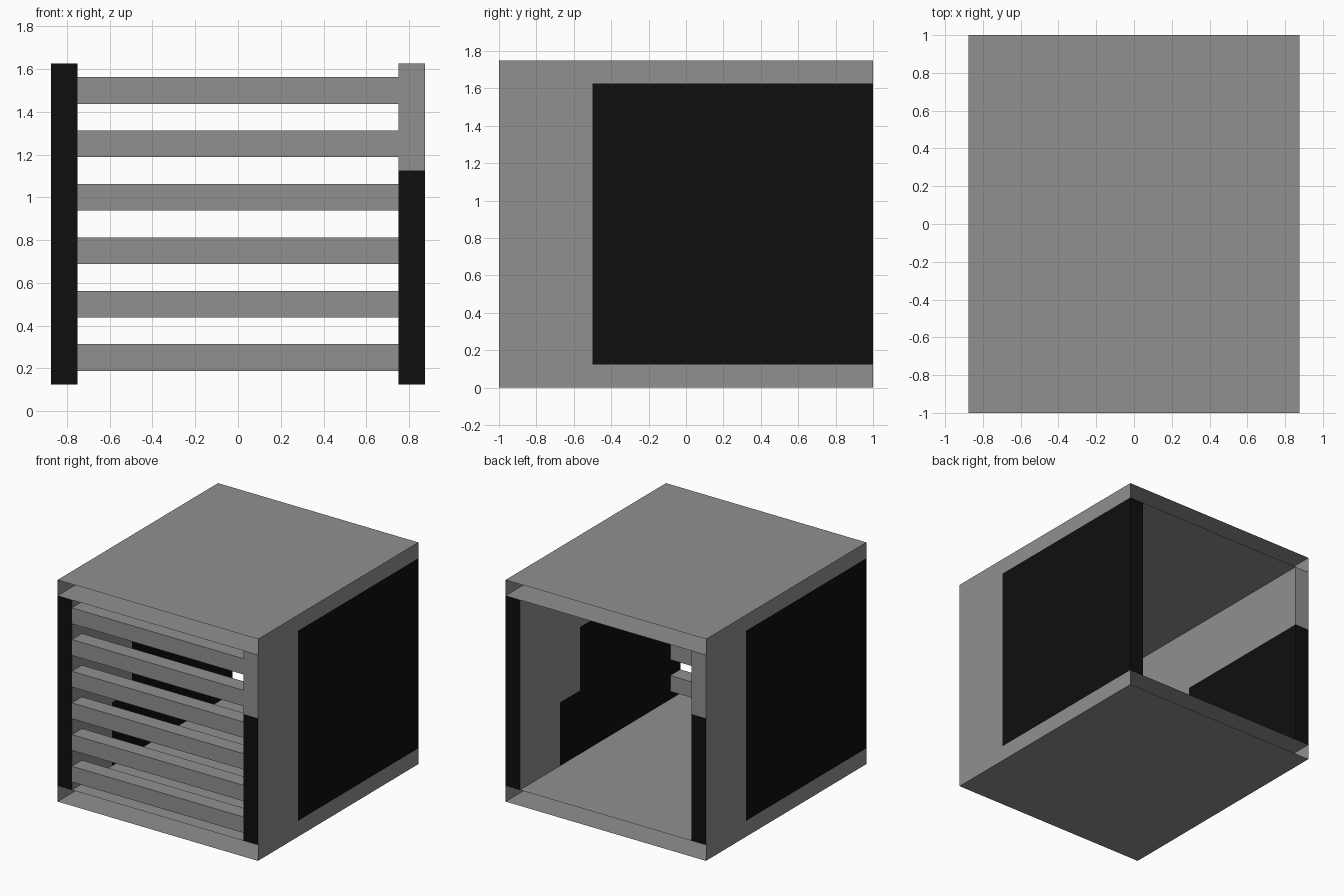
import bpy, bmesh, math
from mathutils import Matrix, Vector

if "Cube" in bpy.data.objects:
    bpy.data.objects.remove(bpy.data.objects["Cube"])


def material(name, rgb):
    m = bpy.data.materials.new(name)
    m.diffuse_color = (*rgb, 1)
    m.use_nodes = True
    m.node_tree.nodes["Principled BSDF"].inputs["Base Color"].default_value = m.diffuse_color
    return m


GREY = material("casing grey", (0.28, 0.28, 0.28))
BLACK = material("panel black", (0.0045, 0.0045, 0.0045))


def box_mesh(lo, hi):
    lo, hi = Vector(lo), Vector(hi)
    bm = bmesh.new()
    bmesh.ops.create_cube(bm, size=1)
    bmesh.ops.scale(bm, vec=hi - lo, verts=bm.verts)
    bmesh.ops.translate(bm, vec=(lo + hi) / 2, verts=bm.verts)
    bm.normal_update()
    return bm


def drop_faces(bm, axis):
    # Leave the box open at both ends of one axis
    faces = [f for f in bm.faces if abs(f.normal[axis]) > 0.5]
    bmesh.ops.delete(bm, geom=faces, context='FACES')


def finish(bm, name):
    me = bpy.data.meshes.new(name)
    bm.to_mesh(me)
    bm.free()
    me.materials.append(GREY)
    me.materials.append(BLACK)
    ob = bpy.data.objects.new(name, me)
    bpy.context.collection.objects.link(ob)
    return ob


# Floor and roof: hollow slabs open at front and back
for name, z in (("floor_slab", 0), ("roof_slab", 1.625)):
    bm = box_mesh((-0.875, -1, z), (0.875, 1, z + 0.125))
    drop_faces(bm, 1)
    finish(bm, name)


def is_black(f):
    c, n = f.calc_center_median(), f.normal
    if n.x > 0.5:      # outer side
        return c.y > -0.5
    if n.x < -0.5:     # inner side, stepped patch
        return (c.z < 0.625 and c.y < 0.5) or (c.z < 1.125 and c.y < 0.25)
    return n.y > 0.5 or c.z < 1.125    # rear and front ends


# Side walls: the left one is the right one turned half way round
for name, angle in (("right_wall", 0), ("left_wall", math.pi)):
    bm = box_mesh((0.75, -1, 0.125), (0.875, 1, 1.625))
    drop_faces(bm, 2)
    cuts = [((0, y, 0), (0, 1, 0)) for y in (-0.5, 0.25, 0.5)]
    cuts += [((0, 0, z), (0, 0, 1)) for z in (0.625, 1.125)]
    for co, no in cuts:
        bmesh.ops.bisect_plane(bm, geom=bm.verts[:] + bm.edges[:] + bm.faces[:],
                               plane_co=co, plane_no=no)
    bm.normal_update()
    for f in bm.faces:
        f.material_index = int(is_black(f))
    bmesh.ops.rotate(bm, cent=(0, 0, 0), matrix=Matrix.Rotation(angle, 3, 'Z'),
                     verts=bm.verts)
    finish(bm, name)

# Front grille bars
for i in range(6):
    z = 0.25 + 0.25 * i
    finish(box_mesh((-0.75, -1, z - 0.0625), (0.75, -0.875, z + 0.0625)),
           f"grille_bar_{i + 1}")
